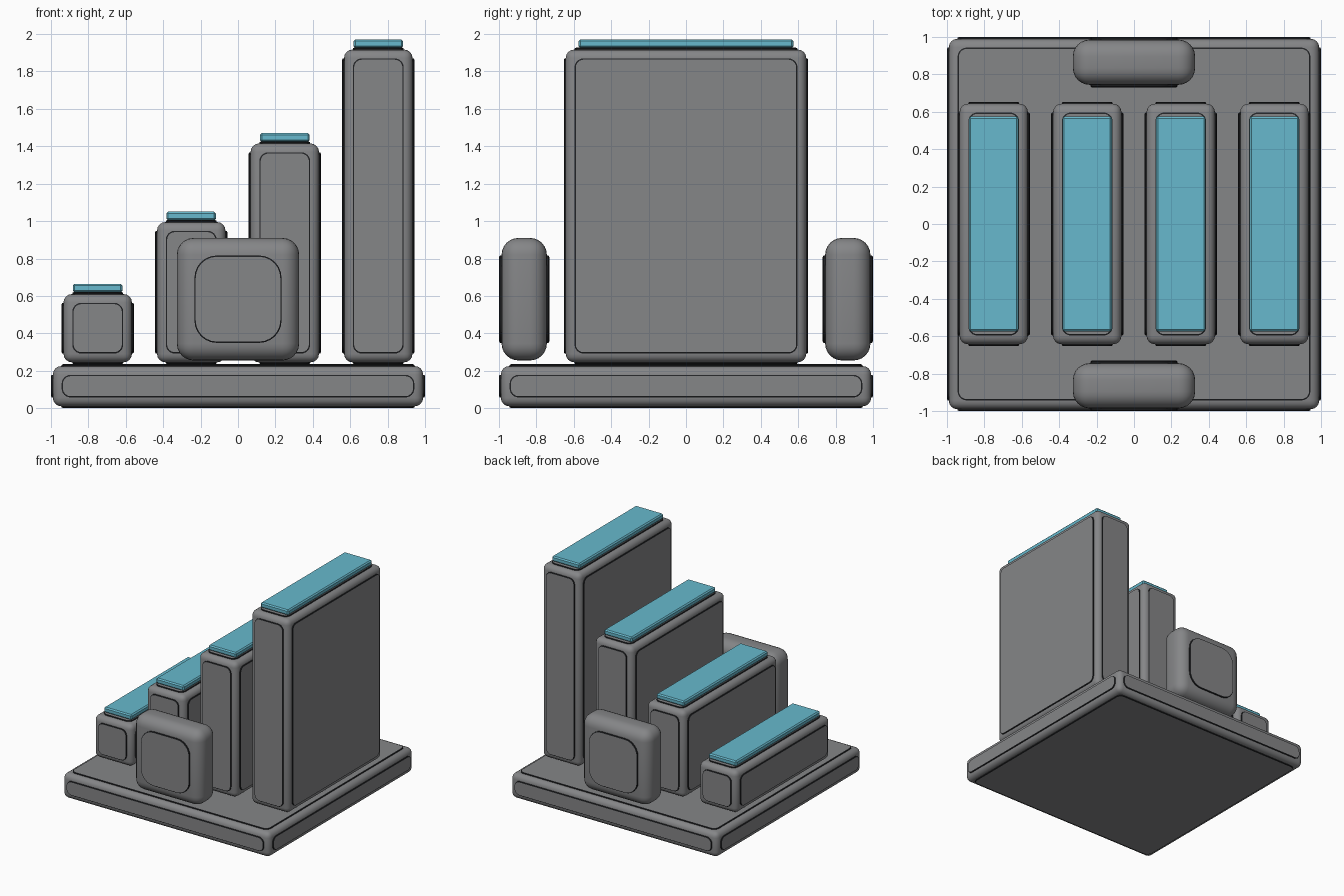
import bpy, bmesh, math
from mathutils import Vector

if "Cube" in bpy.data.objects:
    bpy.data.objects.remove(bpy.data.objects["Cube"])


def material(name, rgb):
    m = bpy.data.materials.new(name)
    m.diffuse_color = (*rgb, 1.0)
    m.use_nodes = True
    m.node_tree.nodes["Principled BSDF"].inputs["Base Color"].default_value = m.diffuse_color
    return m


GREY = material("mid grey", (0.235, 0.238, 0.245))
DARK = material("near black", (0.016, 0.017, 0.019))
TEAL = material("teal", (0.135, 0.485, 0.610))


def add_panel(bm, axis, sign, lo, hi, margin, radius, proud):
    """Raised plate with rounded corners and a dark rim on one side of lo..hi."""
    u, v = [a for a in range(3) if a != axis]
    face = hi[axis] if sign > 0 else lo[axis]

    def ring(height, shrink):
        verts = []
        r = radius - shrink
        m = margin + shrink
        corners = [(hi[u] - m - r, hi[v] - m - r), (lo[u] + m + r, hi[v] - m - r),
                   (lo[u] + m + r, lo[v] + m + r), (hi[u] - m - r, lo[v] + m + r)]
        for i, (cu, cv) in enumerate(corners):
            for k in range(7):
                a = math.pi / 2 * (i + k / 6)
                p = Vector((0, 0, 0))
                p[axis] = face + sign * height
                p[u] = cu + r * math.cos(a)
                p[v] = cv + r * math.sin(a)
                verts.append(bm.verts.new(p))
        return verts

    rings = [ring(-0.01, 0), ring(proud - 0.004, 0), ring(proud, 0.007)]
    n = len(rings[0])
    faces = [bm.faces.new(rings[0][::-1]), bm.faces.new(rings[-1])]
    for a, b in zip(rings, rings[1:]):
        for i in range(n):
            j = (i + 1) % n
            rim = bm.faces.new((a[i], a[j], b[j], b[i]))
            rim.material_index = 1
            faces.append(rim)
    bmesh.ops.recalc_face_normals(bm, faces=faces)


def rounded_box(name, lo, hi, bevel, segments, mats, panels=(), margin=0.047,
                radius=0.048, proud=0.01):
    """Bevelled box body with optional raised panels on both ends of each axis."""
    lo, hi = Vector(lo), Vector(hi)
    bm = bmesh.new()
    bmesh.ops.create_cube(bm, size=1)
    for vert in bm.verts:
        vert.co = Vector(((lo[i] + hi[i]) / 2 + vert.co[i] * (hi[i] - lo[i]) for i in range(3)))
    bmesh.ops.bevel(bm, geom=bm.edges[:], offset=bevel, offset_type='OFFSET',
                    segments=segments, profile=0.5, affect='EDGES')
    for axis in panels:
        for sign in (-1, 1):
            add_panel(bm, axis, sign, lo, hi, margin, radius, proud)
    mesh = bpy.data.meshes.new(name)
    bm.to_mesh(mesh)
    bm.free()
    for m in mats:
        mesh.materials.append(m)
    for p in mesh.polygons:
        p.use_smooth = True
    mesh.set_sharp_from_angle(angle=math.radians(28))
    obj = bpy.data.objects.new(name, mesh)
    bpy.context.collection.objects.link(obj)
    return obj


BODY = (GREY, DARK)

# base slab
rounded_box("base_slab", (-0.99, -0.99, 0.01), (0.99, 0.99, 0.225), 0.045, 4, BODY, (0, 1, 2))

# four rising steps, each with a teal cap strip
for i, top in enumerate((0.61, 0.995, 1.415, 1.917)):
    x = -0.75 + 0.5 * i
    rounded_box(f"step_block_{i + 1}", (x - 0.183, -0.643, 0.245), (x + 0.183, 0.643, top),
                0.045, 4, BODY, (0, 1, 2))
    rounded_box(f"step_cap_{i + 1}", (x - 0.133, -0.575, top + 0.009),
                (x + 0.133, 0.575, top + 0.055), 0.01, 1, (TEAL,))

# rounded pads at the front and back
for name, s in (("front_pad", -1), ("back_pad", 1)):
    y = s * 0.865
    rounded_box(name, (-0.327, y - 0.121, 0.255), (0.327, y + 0.121, 0.91), 0.09, 6, BODY,
                (1,), margin=0.094, radius=0.12, proud=0.013)
